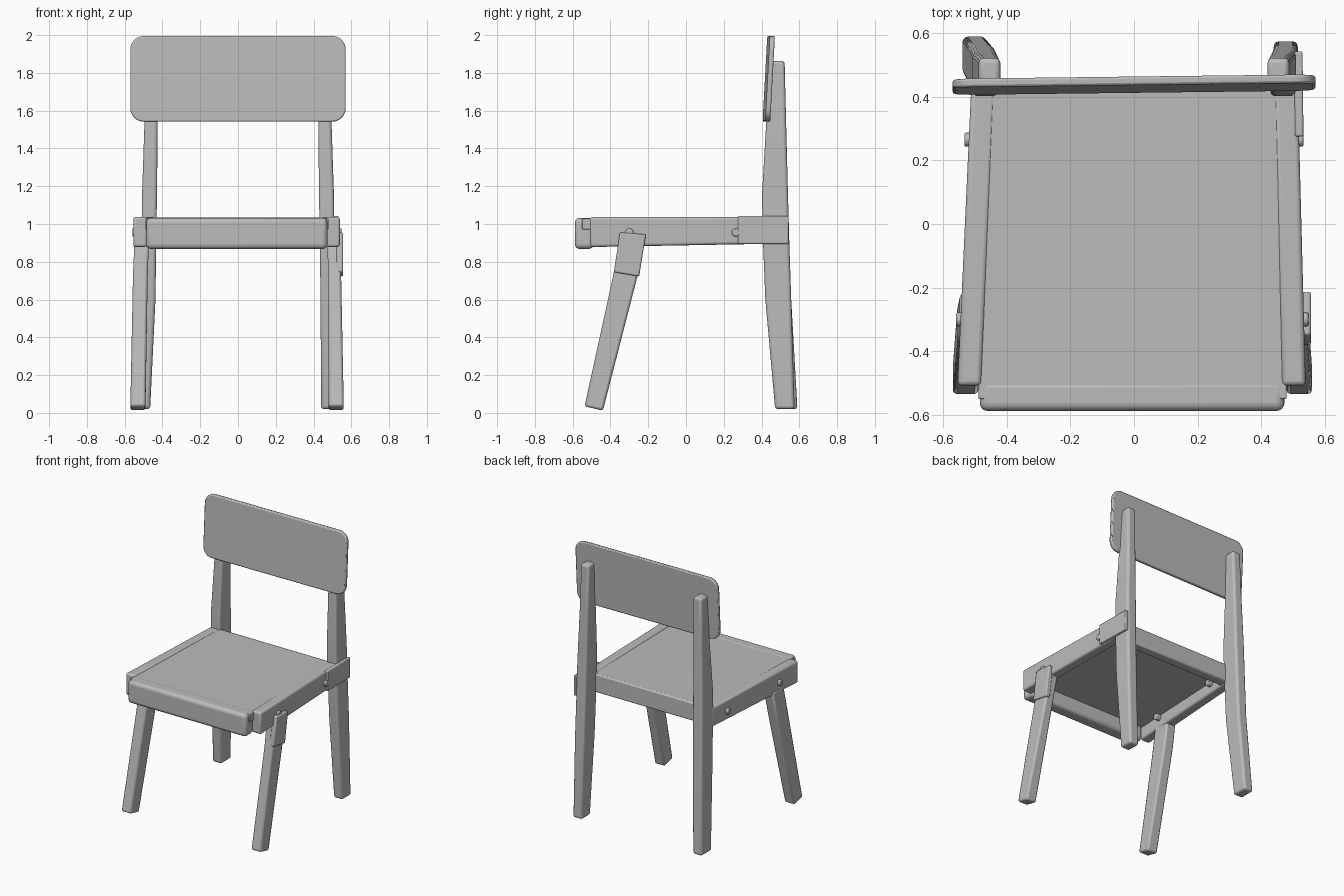
import bpy, bmesh, math
from mathutils import Vector

old = bpy.data.objects.get("Cube")
if old:
    bpy.data.objects.remove(old, do_unlink=True)

# Single painted-wood colour
grey = bpy.data.materials.new("plain grey")
grey.use_nodes = True
grey.diffuse_color = (0.5, 0.5, 0.5, 1)
bsdf = grey.node_tree.nodes["Principled BSDF"]
bsdf.inputs["Base Color"].default_value = grey.diffuse_color
bsdf.inputs["Roughness"].default_value = 0.7


def finish(name, bm, bevel=0.01, segments=2):
    """Turn a bmesh into a bevelled, smooth-shaded object."""
    bmesh.ops.recalc_face_normals(bm, faces=bm.faces[:])
    mesh = bpy.data.meshes.new(name)
    bm.to_mesh(mesh)
    bm.free()
    mesh.materials.append(grey)
    ob = bpy.data.objects.new(name, mesh)
    bpy.context.collection.objects.link(ob)
    if bevel:
        mod = ob.modifiers.new("soft edges", "BEVEL")
        mod.width = bevel
        mod.segments = segments
        mod.limit_method = "ANGLE"
        mod.angle_limit = math.radians(40)
    bpy.ops.object.select_all(action="DESELECT")
    ob.select_set(True)
    bpy.context.view_layer.objects.active = ob
    bpy.ops.object.shade_smooth_by_angle(angle=math.radians(35))
    return ob


def loft(name, rings, bevel=0.01, segments=2):
    """Skin a list of equal-length point rings and cap both ends."""
    bm = bmesh.new()
    loops = [[bm.verts.new(p) for p in ring] for ring in rings]
    for a, b in zip(loops, loops[1:]):
        for i in range(len(a)):
            j = (i + 1) % len(a)
            bm.faces.new((a[i], a[j], b[j], b[i]))
    bm.faces.new(loops[0])
    bm.faces.new(loops[-1])
    return finish(name, bm, bevel, segments)


def level(x0, x1, y0, y1, z):
    return [(x0, y0, z), (x1, y0, z), (x1, y1, z), (x0, y1, z)]


def upright(x0, x1, y, z0, z1):
    return [(x0, y, z0), (x1, y, z0), (x1, y, z1), (x0, y, z1)]


def bolt(name, x0, x1, y, z, radius):
    ring = [(y + radius * math.cos(a), z + radius * math.sin(a))
            for a in (math.tau * i / 12 for i in range(12))]
    loft(name, [[(x, p, q) for p, q in ring] for x in (x0, x1)], 0.006)


# Seat panel and the rails that frame it
loft("seat_panel", [upright(-0.49, 0.48, -0.55, 0.97, 1.03),
                    upright(-0.46, 0.47, 0.42, 0.97, 1.035)], 0.004)
loft("front_rail", [upright(-0.485, 0.473, -0.588, 0.868, 1.032),
                    upright(-0.485, 0.473, -0.49, 0.868, 1.032)], 0.025, 4)
loft("back_rail", [upright(-0.47, 0.47, 0.36, 0.90, 1.034),
                   upright(-0.47, 0.47, 0.43, 0.90, 1.034)])
for name, s, front, back in (("right", -1, 0.555, 0.512), ("left", 1, 0.54, 0.515)):
    loft(name + "_side_rail",
         [upright(s * (front - 0.075), s * front, -0.508, 0.878, 1.038),
          upright(s * (back - 0.075), s * back, 0.43, 0.895, 1.038)], 0.014, 3)

    # Bolts through each rail
    for end, y in (("front", -0.30), ("back", 0.265)):
        outer = front + (back - front) * (y + 0.508) / 0.938
        bolt(f"{name}_{end}_bolt", s * (outer - 0.11), s * (outer + 0.014), y, 0.955, 0.022)

# Front legs, raked forward to the floor
for name, s, foot in (("right", -1, 0.57), ("left", 1, 0.56)):
    bottom = level(s * (foot - 0.08), s * foot, -0.537, -0.44, 0.012)
    bottom[0] = (bottom[0][0], -0.537, 0.035)
    bottom[1] = (bottom[1][0], -0.537, 0.035)
    loft(name + "_front_leg",
         [bottom,
          level(s * 0.478, s * (foot - 0.014), -0.385, -0.255, 0.73),
          level(s * 0.472, s * (foot - 0.022), -0.35, -0.218, 0.91)], 0.012)

# Back legs continue upward as the backrest posts
for name, s, foot, depth in (("right", -1, 0.54, 0.59), ("left", 1, 0.515, 0.575)):
    loft(name + "_back_leg",
         [level(s * (foot - 0.075), s * foot, 0.472, depth, 0.02),
          level(s * 0.437, s * 0.515, 0.42, 0.557, 0.6),
          level(s * 0.433, s * 0.511, 0.408, 0.547, 0.9),
          level(s * 0.429, s * 0.508, 0.402, 0.54, 1.15),
          level(s * 0.425, s * 0.495, 0.425, 0.53, 1.54),
          level(s * 0.42, s * 0.488, 0.437, 0.522, 1.862)], 0.016, 3)

# Reinforcing plates on the left side
loft("left_back_plate", [upright(0.505, 0.533, 0.275, 0.895, 1.042),
                         upright(0.505, 0.53, 0.543, 0.895, 1.042)], 0.006)
loft("left_front_plate",
     [[(x, -0.382, 0.745), (x, -0.248, 0.722), (x, -0.212, 0.945), (x, -0.35, 0.955)]
      for x in (0.52, 0.557)], 0.008)

# Backrest: rounded board, leaning back and slightly twisted
outline = []
for cx, cz, start in ((0.50, 1.925, 0), (-0.50, 1.925, 90),
                      (-0.50, 1.612, 180), (0.50, 1.612, 270)):
    for k in range(7):
        a = math.radians(start + k * 15)
        outline.append((cx + 0.07 * math.cos(a), cz + 0.07 * math.sin(a)))
loft("backrest",
     [[(x, 0.412 + t + 0.012 * x + 0.055 * (z - 1.54), z) for x, z in outline]
      for t in (0, 0.027)], 0.007)
